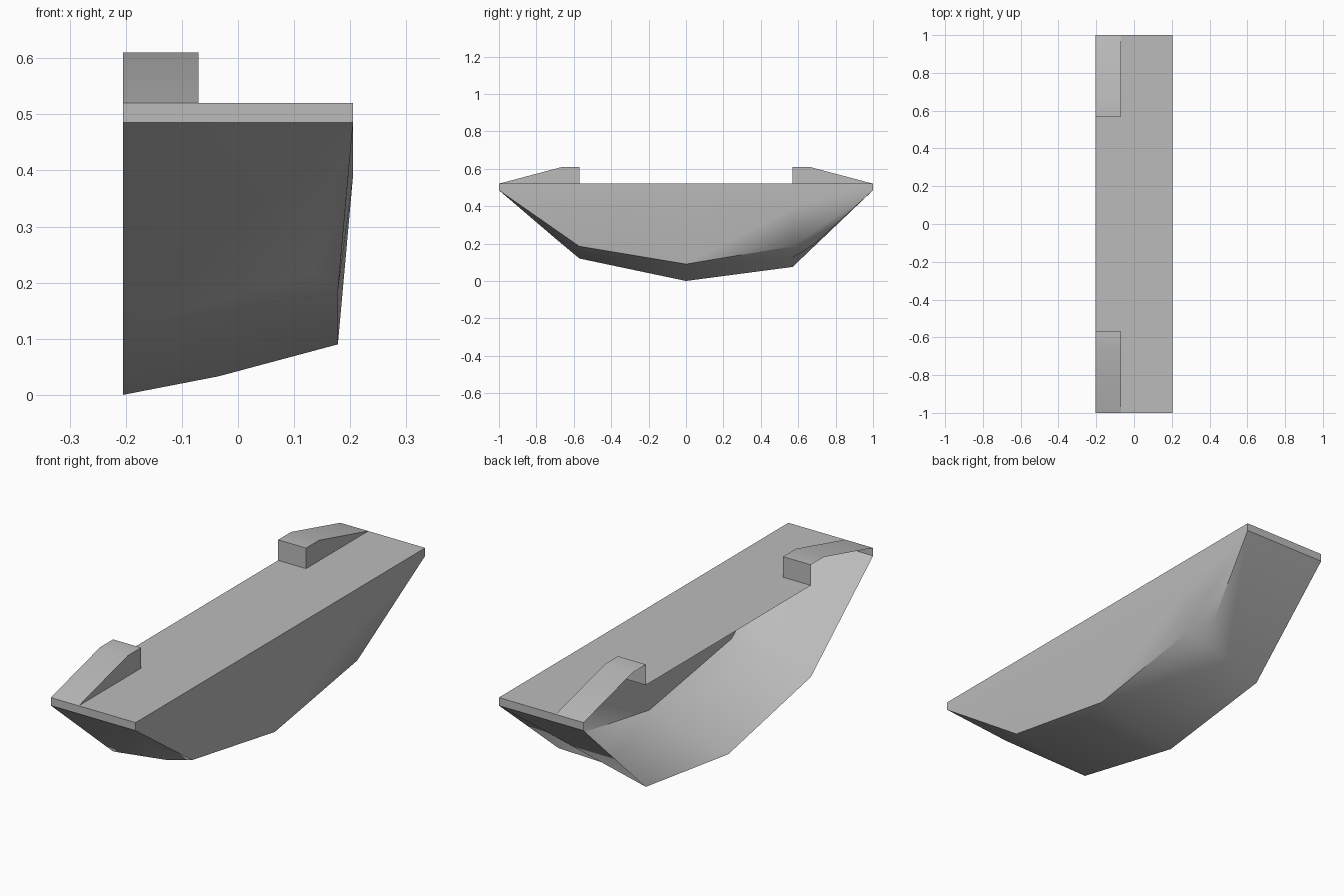
import bpy
import bmesh
import math
from mathutils import Vector

cube = bpy.data.objects.get("Cube")
if cube:
    bpy.data.objects.remove(cube)

grey = bpy.data.materials.new("plain grey")
grey.use_nodes = True
colour = (0.5, 0.5, 0.5, 1)
grey.diffuse_color = colour
grey.node_tree.nodes["Principled BSDF"].inputs["Base Color"].default_value = colour

W = 0.205          # half width; the -x side is open
DECK = 0.52
LIP = 0.485
Q = 0.57           # station where the hull turns up
BLOCK_X = -0.07


def build(name, faces, toward_up, smooth=None):
    """Make an object from faces given as lists of points, normals outward."""
    bm = bmesh.new()
    for points in faces:
        bm.faces.new([bm.verts.new(p) for p in points])
    bmesh.ops.remove_doubles(bm, verts=bm.verts, dist=0.0005)
    bmesh.ops.recalc_face_normals(bm, faces=bm.faces)
    # Open shell: check the orientation by its total vertical facing
    facing = sum(f.normal.z * f.calc_area() for f in bm.faces)
    if (facing > 0) != toward_up:
        bmesh.ops.reverse_faces(bm, faces=bm.faces)
    mesh = bpy.data.meshes.new(name)
    bm.to_mesh(mesh)
    bm.free()
    mesh.materials.append(grey)
    obj = bpy.data.objects.new(name, mesh)
    bpy.context.collection.objects.link(obj)
    if smooth:
        bpy.ops.object.select_all(action='DESELECT')
        obj.select_set(True)
        bpy.context.view_layer.objects.active = obj
        bpy.ops.object.shade_smooth_by_angle(angle=math.radians(smooth))
    return obj


# Deck, notched where the raised blocks open into the hull
build("deck", [
    [(BLOCK_X, -1, DECK), (W, -1, DECK), (W, 1, DECK), (BLOCK_X, 1, DECK),
     (BLOCK_X, Q, DECK), (-W, Q, DECK), (-W, -Q, DECK), (BLOCK_X, -Q, DECK)],
], True)

# Hull: end strips, sloping ends, side wall and bottom
hull = []
keel_mid = (-W, 0, 0.0)
bilge_mid = (-0.035, 0, 0.033)
chine_mid = (0.178, 0, 0.09)
wall_mid = (W, 0, 0.39)
top_mid = (W, 0, DECK)
for s, keel_z, tip_z in ((-1, 0.12, 0.22), (1, 0.075, 0.2)):
    top_end = (W, s, DECK)
    lip_in, lip_out = (-W, s, LIP), (W, s, LIP)
    top_q, wall_q = (W, s * Q, DECK), (W, s * Q, 0.39)
    keel, chine = (-W, s * Q, keel_z), (0.178, s * Q, 0.185)
    tip = (0.135, s * 0.69, tip_z)
    bilge = tuple(Vector(keel).lerp(Vector(chine), 0.44))
    hull += [
        [(-W, s, DECK), top_end, lip_out, lip_in],
        [lip_in, lip_out, tip, bilge, keel],
        [lip_out, chine, tip],
        [bilge, tip, chine],
        [top_end, top_q, wall_q, lip_out],
        [lip_out, wall_q, chine],
        [top_q, top_mid, wall_mid, wall_q],
        [wall_q, wall_mid, chine_mid, chine],
        [keel, bilge, bilge_mid, keel_mid],
        [bilge, chine, chine_mid, bilge_mid],
    ]
build("hull", hull, False, 40)

# Raised blocks: sloping lid, inner wall and end wall
for s, name in ((-1, "front_block"), (1, "back_block")):
    profile = [(s, DECK), (s * 0.66, 0.61), (s * Q, 0.61), (s * Q, DECK)]
    outer = [(-W, y, z) for y, z in profile]
    inner = [(BLOCK_X, y, z) for y, z in profile]
    faces = [[outer[i], inner[i], inner[i + 1], outer[i + 1]] for i in range(3)]
    faces.append(inner)
    build(name, faces, True, 30)
